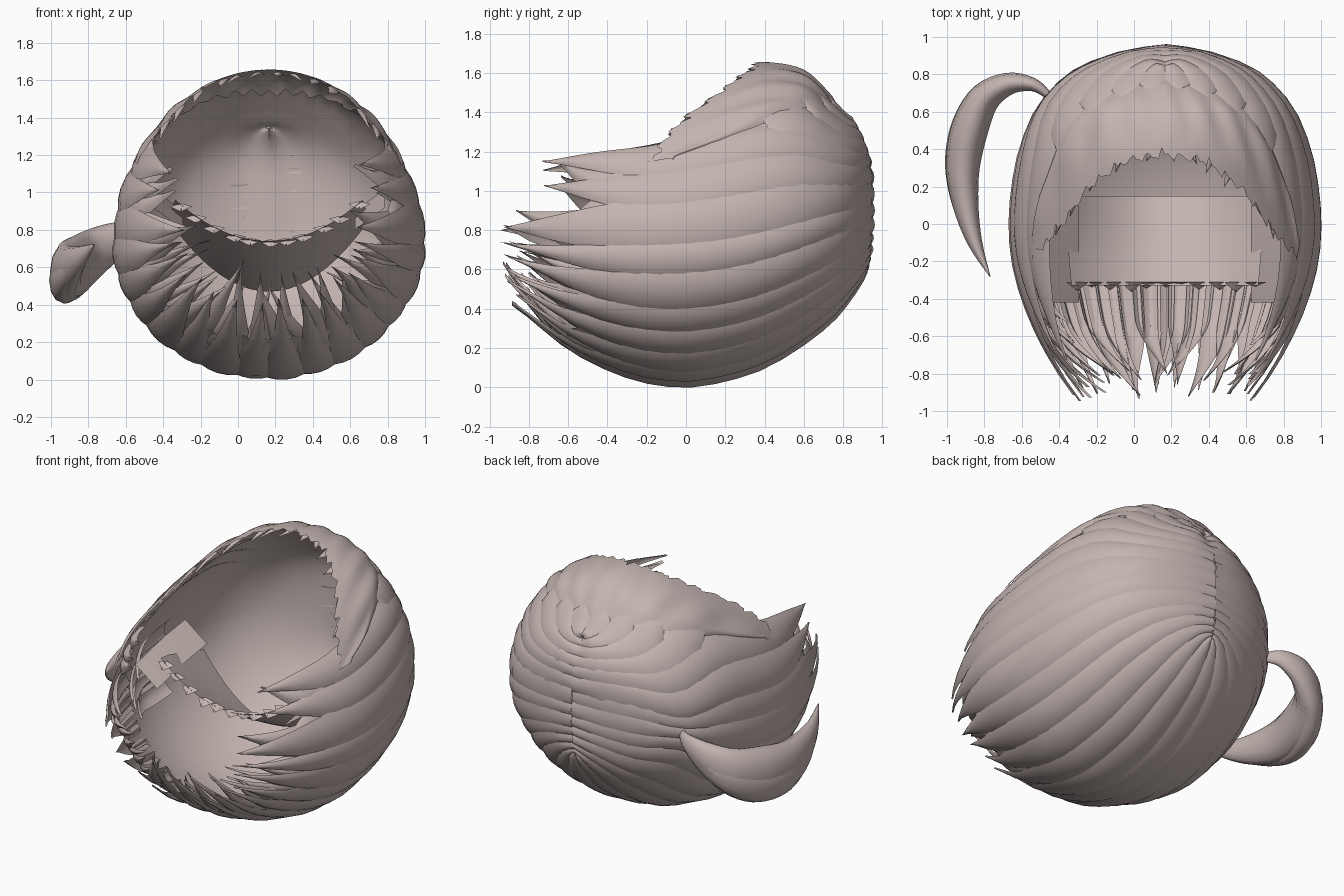
import bpy, bmesh, math, random
from mathutils import Vector

if "Cube" in bpy.data.objects:
    bpy.data.objects.remove(bpy.data.objects["Cube"])
random.seed(4)
CX = 0.165
# Hair envelope stations: y, half width, bottom z, top z, middle z
ST = [(.945, .0, .60, 1.34, .94), (.93, .2, .56, 1.365, .93), (.85, .43, .45, 1.40, .91),
      (.75, .57, .34, 1.465, .89), (.6, .69, .22, 1.60, .85), (.4, .77, .10, 1.645, .80),
      (.2, .81, .035, 1.62, .76), (0, .825, .005, 1.57, .74), (-.2, .81, .025, 1.53, .73),
      (-.4, .76, .085, 1.52, .73), (-.6, .68, .18, 1.50, .73), (-.8, .57, .33, 1.45, .74),
      (-.97, .45, .46, 1.35, .76)]

hair = bpy.data.materials.new("taupe_hair")
hair.diffuse_color = (.55, .46, .44, 1)
hair.use_nodes = True
hair.node_tree.nodes["Principled BSDF"].inputs["Base Color"].default_value = hair.diffuse_color


def station(u):
    """Smoothly interpolated envelope row."""
    i = max(0, min(len(ST) - 2, int(u)))
    t = u - i
    a, b, c, d = (ST[max(0, min(len(ST) - 1, k))] for k in (i - 1, i, i + 1, i + 2))
    return [.5 * (2 * q + (r - p) * t + (2 * p - 5 * q + 4 * r - s) * t * t
                  + (3 * q - p - 3 * r + s) * t ** 3) for p, q, r, s in zip(a, b, c, d)]


def lerp_table(table, a):
    for (p, q), (r, s) in zip(table, table[1:]):
        if a <= r:
            return q + (s - q) * (max(a, p) - p) / (r - p)
    return table[-1][1]


def u_at(y):
    for i in range(len(ST) - 1):
        if ST[i][0] >= y >= ST[i + 1][0]:
            return i + (ST[i][0] - y) / (ST[i][0] - ST[i + 1][0])
    return 0 if y > 0 else len(ST) - 1


def point(deg, u, off=0):
    y, w, zb, zt, zc = station(u)
    # Hair on the left gathers towards the ponytail root
    delta = deg % 360 - 186
    deg -= .6 * delta * math.exp(-(delta / 35) ** 2 - ((u - 3.4) / 1.2) ** 2)
    c, s = math.cos(math.radians(deg)), math.sin(math.radians(deg))
    h = zt - zc if s > 0 else zc - zb
    k = off * min(1, u)
    y -= (.12 if s > 0 else .03) * s ** 4 * max(0, 1 - u / 3)
    return Vector((CX + (w + k) * c, y + off * max(0, 1 - u), zc + (h + k) * s))


def add_grid(bm, rows):
    vs = [[bm.verts.new(p) for p in r] for r in rows]
    for a, b in zip(vs, vs[1:]):
        for j in range(len(a) - 1):
            bm.faces.new((a[j], a[j + 1], b[j + 1], b[j]))


def finish(name, bm):
    bmesh.ops.remove_doubles(bm, verts=bm.verts, dist=.0005)
    me = bpy.data.meshes.new(name)
    bm.to_mesh(me)
    bm.free()
    me.materials.append(hair)
    ob = bpy.data.objects.new(name, me)
    bpy.context.collection.objects.link(ob)
    bpy.context.view_layer.objects.active = ob
    ob.select_set(True)
    bpy.ops.object.shade_smooth_by_angle(angle=math.radians(50))
    ob.select_set(False)


def strand(bm, deg, width, u0, u1, off=0, bulge=.025, curl=0, sway=0, taper=.6, n=20):
    """Bulged lock that follows the envelope and narrows to a tip."""
    rows = []
    for i in range(n + 1):
        t = i / n
        k = max(0, (t - taper) / (1 - taper))
        w = width * (1 - k ** 1.5) + .02
        u = u0 + (u1 - u0) * t
        rows.append([point(deg + sway * k * k + w * v / 2, u,
                           off + bulge * (.6 - 1.2 * v * v) * (1 - .5 * k) - curl * k * k)
                     for v in (-1, -.75, -.4, 0, .4, .75, 1)])
    add_grid(bm, rows)


def above(deg):
    """Angle over the horizontal on either side."""
    return math.degrees(math.asin(math.sin(math.radians(deg))))


START = [(32, -.05), (36, .2), (42, .45), (52, .62), (68, .72), (90, .78)]
EDGE = [(30, -.17), (40, -.1), (50, .02), (60, .2), (75, .35), (90, .38)]
UNDER = [(-90, -.66), (-10, -.52), (20, -.4), (32, -.12), (40, .25), (50, .5), (70, .6), (90, .64)]

# Continuous under layer all the way round
bm = bmesh.new()
cols = [-270 + 4 * j for j in range(91)]
ends = [u_at(lerp_table(UNDER, above(d)) + .04 * (j % 2)) for j, d in enumerate(cols)]
add_grid(bm, [[point(d, e * i / 24, -.02) for d, e in zip(cols, ends)] for i in range(25)])
finish("under_layer", bm)

# Long outer locks, sweeping from the back seam to the front tips
bm = bmesh.new()
N = 20
for i in range(N):
    d = -212 + 244 * i / (N - 1)
    a = above(d)
    ye = -.70 if a > 16 else -.92 if a > -25 else -.87
    side = 1 if math.cos(math.radians(d)) > 0 else -1
    strand(bm, d, 18 + random.uniform(-2, 3), 0, u_at(ye + random.uniform(-.03, .03)),
           random.uniform(-.006, .006), .02, sway=side * random.uniform(-3, 5),
           curl=random.uniform(0, .04), taper=.68)
finish("outer_locks", bm)

# Inner locks that fill the jagged front rim
bm = bmesh.new()
for i in range(36):
    d = -206 + 232 * i / 35 + random.uniform(-2, 2)
    a = above(d)
    ye = -.60 if a > 12 else -.86
    strand(bm, d, random.uniform(10, 15), u_at(-.3), u_at(ye + random.uniform(-.06, .08)), -.03,
           .03, curl=random.uniform(.03, .08 if a > -10 else .17), sway=random.uniform(-14, 14),
           taper=.4, n=14)
finish("inner_locks", bm)

# Crown locks running sideways from the seam, tucked under the fringe
bm = bmesh.new()
for i in range(8):
    d = 42 + 96 * i / 7
    strand(bm, d, 19, 0, u_at(lerp_table(START, above(d)) - .06), -.004, .018, taper=.95, n=12)
finish("crown_locks", bm)

# Fringe swept up over the forehead: rippled sheet with a ragged edge
bm = bmesh.new()
cols = [31 + 118 * j / 96 for j in range(97)]
rows = [[] for i in range(15)]
for j, d in enumerate(cols):
    a = above(d)
    u0 = u_at(lerp_table(START, a))
    jag = .06 * ((j % 5) / 4) * (.4 + .6 * math.sin(j * 1.7) ** 2)
    u1 = max(u0 + .1, u_at(lerp_table(EDGE, a) + jag - .03))
    for i in range(15):
        t = i / 14
        ripple = .007 * math.sin(j * .55 + 3 * t) * math.sin(math.pi * min(1, t + .15))
        rows[i].append(point(d, u0 + (u1 - u0) * t, -.01 + .022 * min(1, t * 6) + ripple))
add_grid(bm, rows)
finish("fringe", bm)

# Fine pointed wisps along the fringe edge
bm = bmesh.new()
for i in range(14):
    d = 38 + 104 * i / 13 + random.uniform(-2, 2)
    y = lerp_table(EDGE, above(d))
    strand(bm, d, 5, u_at(y + .12), u_at(y - .04), 0, .012, curl=.02,
           sway=random.uniform(-4, 4), taper=.2, n=7)
finish("fringe_wisps", bm)

# Inner trough of the scalp, rising towards the neck rim
bm = bmesh.new()
add_grid(bm, [[Vector((CX + hw * v / 10, y, z + rise * (v / 10) ** 2)) for v in range(-10, 11)]
              for y, z, hw, rise in ((.15, .47, .52, .36), (.03, .53, .52, .33),
                                     (-.1, .60, .52, .30), (-.22, .67, .51, .27),
                                     (-.33, .74, .5, .22))])
finish("scalp_sheet", bm)

# Small pointed tufts around the neck rim
bm = bmesh.new()
for i in range(11):
    v = -1 + 2 * i / 10 + random.uniform(-.03, .03)
    x, z = CX + .48 * v, .74 + .2 * v * v
    le = random.uniform(.02, .06)
    add_grid(bm, [[Vector((x + s * .06 * (1 - k), -.31 - le * k, z + .01 - .03 * k - .015 * abs(s)))
                   for s in (-1, 0, 1)] for k in (0, .5, .97)])
finish("neck_tufts", bm)

# Flat panels and tufts in front of each ear
for side, name in ((-1, "left"), (1, "right")):
    bm = bmesh.new()
    add_grid(bm, [[Vector((CX + side * (.46 + .16 * j), y, .9 + .12 * j - .1 * k))
                   for j in (0, .5, 1)] for k, y in ((0, .1), (.3, -.12), (1, -.42))])
    for i in range(4):
        d = -14 + 9 * i
        strand(bm, d if side > 0 else 180 - d, 13, u_at(.1), u_at(-.4 - .05 * (i % 3)),
               -.05, .03, curl=.09, sway=side * -5, taper=.45, n=12)
    finish(name + "_ear_tufts", bm)

# Side ponytail: tapered locks along one rising arc
PATH = [(-.46, .69, .80, .035), (-.54, .745, .79, .06), (-.67, .75, .74, .10), (-.80, .67, .66, .14),
        (-.88, .5, .60, .165), (-.915, .3, .58, .15), (-.90, .1, .60, .115), (-.85, -.1, .65, .065),
        (-.77, -.28, .72, .005)]


def sweep(bm, path, thick, seg=12):
    # Resample the path so that it bends smoothly
    fine, m = [], len(path) - 1
    for k in range(m * 4 + 1):
        i = min(m - 1, k // 4)
        t = k / 4 - i
        p, q, r, s = (path[max(0, min(m, j))] for j in (i - 1, i, i + 1, i + 2))
        fine.append([.5 * (2 * b + (c - a) * t + (2 * a - 5 * b + 4 * c - e) * t * t
                           + (3 * b - a - 3 * c + e) * t ** 3) for a, b, c, e in zip(p, q, r, s)])
    rows = []
    for i, (x, y, z, r) in enumerate(fine):
        a, b = fine[max(0, i - 1)], fine[min(len(fine) - 1, i + 1)]
        t = Vector(b[:3]) - Vector(a[:3])
        out = t.cross(Vector((0, 0, 1))).normalized()
        up = out.cross(t).normalized()
        rows.append([Vector((x, y, z)) + out * r * thick * math.cos(q) + up * r * math.sin(q)
                     for q in (2 * math.pi * j / seg for j in range(seg + 1))])
    add_grid(bm, rows)


bm = bmesh.new()
n = len(PATH) - 1
for dz, dx, k, cut in ((0, 0, 1, 0), (-.05, -.06, .8, .12)):
    sweep(bm, [(x + dx * (i / n) ** 2, y + cut * (i / n) ** 2, z + dz * min(1, i / 4), r * k)
               for i, (x, y, z, r) in enumerate(PATH)], .6)
finish("ponytail", bm)
